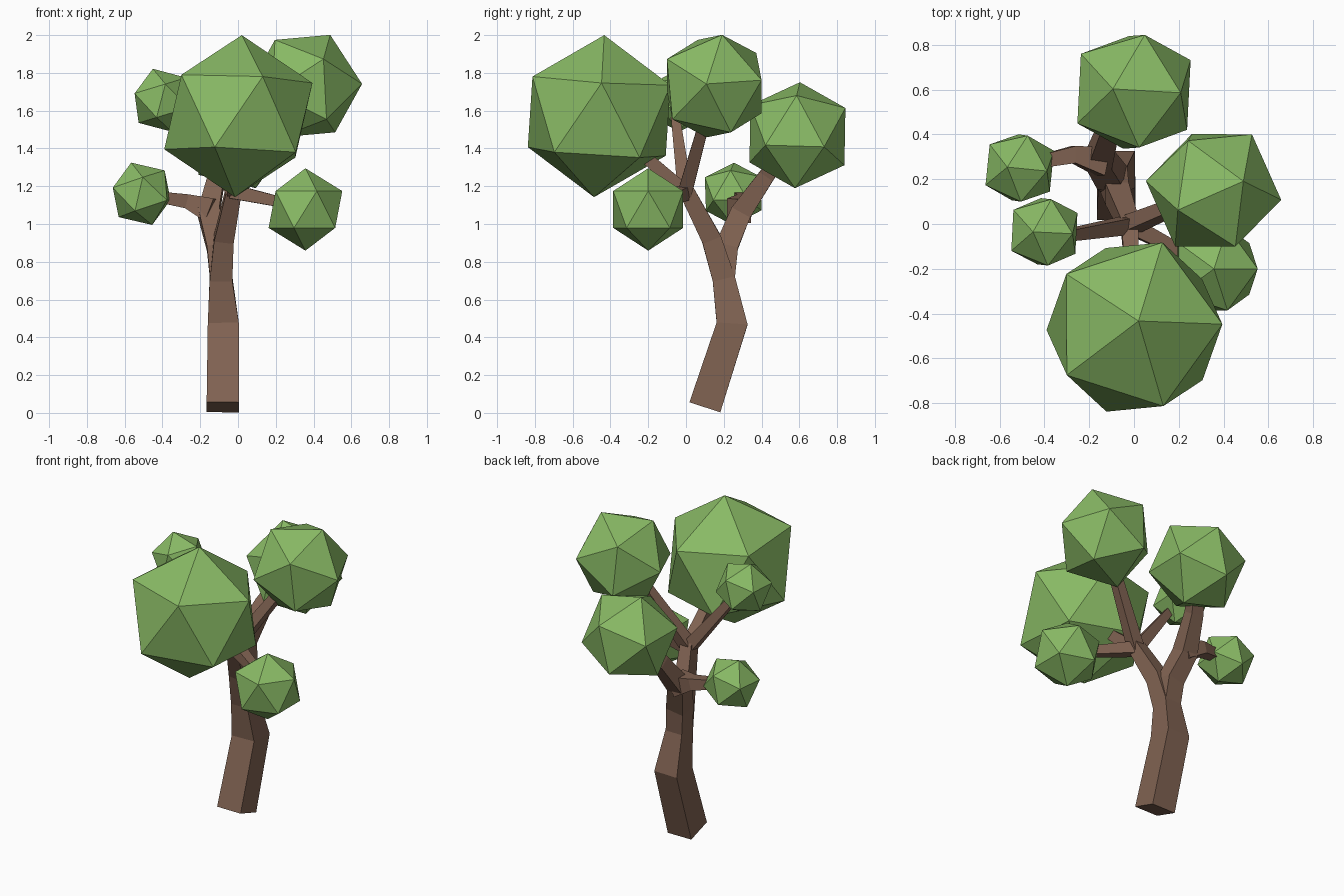
import bpy, bmesh
from mathutils import Vector, Matrix

if "Cube" in bpy.data.objects:
    bpy.data.objects.remove(bpy.data.objects["Cube"])


def material(name, rgb):
    m = bpy.data.materials.new(name)
    m.diffuse_color = (*rgb, 1)
    m.use_nodes = True
    m.node_tree.nodes["Principled BSDF"].inputs["Base Color"].default_value = m.diffuse_color
    return m


BARK = material("bark", (0.22, 0.125, 0.085))
LEAF = material("leaf", (0.25, 0.49, 0.13))


def finish(name, bm, mat):
    bmesh.ops.recalc_face_normals(bm, faces=bm.faces[:])
    me = bpy.data.meshes.new(name)
    bm.to_mesh(me)
    bm.free()
    me.materials.append(mat)
    ob = bpy.data.objects.new(name, me)
    bpy.context.collection.objects.link(ob)


def limb(name, path):
    """Square tapered tube along (x, y, z, half width) points."""
    bm = bmesh.new()
    pts = [Vector(p[:3]) for p in path]
    rings = []
    for i, p in enumerate(pts):
        t = Vector()
        if i > 0:
            t += (p - pts[i - 1]).normalized()
        if i < len(pts) - 1:
            t += (pts[i + 1] - p).normalized()
        t.normalize()
        ends = (pts[-1] - pts[0]).normalized()
        ref = Vector((0, 1, 0)) if abs(ends.x) > 0.75 else Vector((1, 0, 0))
        u = (ref - t * ref.dot(t)).normalized()
        v = t.cross(u)
        w = path[i][3]
        rings.append([bm.verts.new(p + (u * a + v * b) * w)
                      for a, b in ((-1, -1), (1, -1), (1, 1), (-1, 1))])
    for r, s in zip(rings, rings[1:]):
        for k in range(4):
            n = (k + 1) % 4
            bm.faces.new((r[k], r[n], s[n], s[k]))
    bm.faces.new(rings[0][::-1])
    bm.faces.new(rings[-1])
    finish(name, bm, BARK)


def clump(name, centre, radius, top, side):
    """Icosahedron with one corner along top and a neighbour towards side."""
    z = Vector(top).normalized()
    s = Vector(side)
    x = (s - z * s.dot(z)).normalized()
    y = z.cross(x)
    mat = Matrix.Translation(centre) @ Matrix((x, y, z)).transposed().to_4x4()
    bm = bmesh.new()
    bmesh.ops.create_icosphere(bm, subdivisions=1, radius=radius, matrix=mat)
    finish(name, bm, LEAF)


# trunk running up into the front fork
limb("trunk", [(-0.08, 0.10, 0.03, 0.086), (-0.078, 0.244, 0.472, 0.082),
               (-0.09, 0.20, 0.71, 0.06), (-0.075, 0.135, 0.92, 0.052),
               (-0.02, -0.005, 1.19, 0.04)])
# rear fork
limb("rear_fork", [(-0.09, 0.20, 0.71, 0.058), (-0.105, 0.215, 0.88, 0.06),
                   (-0.155, 0.29, 1.06, 0.056), (-0.11, 0.43, 1.26, 0.042),
                   (-0.04, 0.54, 1.42, 0.035)])
limb("left_low_branch", [(-0.14, 0.28, 1.07, 0.065), (-0.27, 0.31, 1.12, 0.038),
                         (-0.46, 0.27, 1.15, 0.026)])

# thin branches spreading from the front hub
hub = (-0.02, -0.005, 1.17, 0.038)
for name, tip in {
    "front_branch": (0.0, -0.38, 1.50, 0.026),
    "right_low_branch": (0.30, -0.17, 1.10, 0.024),
    "right_high_branch": (0.28, 0.12, 1.62, 0.026),
    "left_high_branch": (-0.35, -0.06, 1.60, 0.022),
}.items():
    limb(name, [hub, tip])

# foliage
clump("front_foliage", (0.002, -0.46, 1.571), 0.43, (0.018, 0.027, 0.428), (1, 0.03, 0.4))
clump("right_low_foliage", (0.357, -0.20, 1.077), 0.218, (0, 0, 1), (1, 0, 0.4))
clump("right_high_foliage", (0.355, 0.15, 1.73), 0.305, (0.13, 0.04, 0.265), (0.305, -0.044, 0.005))
clump("back_foliage", (0.0, 0.59, 1.47), 0.296, (-0.094, 0.013, 0.28), (0.05, 0.255, 0.14))
clump("left_low_foliage", (-0.51, 0.25, 1.16), 0.174, (-0.056, 0.004, 0.166), (0.037, 0.147, 0.09))
clump("left_high_foliage", (-0.40, -0.035, 1.655), 0.174, (-0.05, 0, 0.165), (0.034, 0.152, 0.09))
